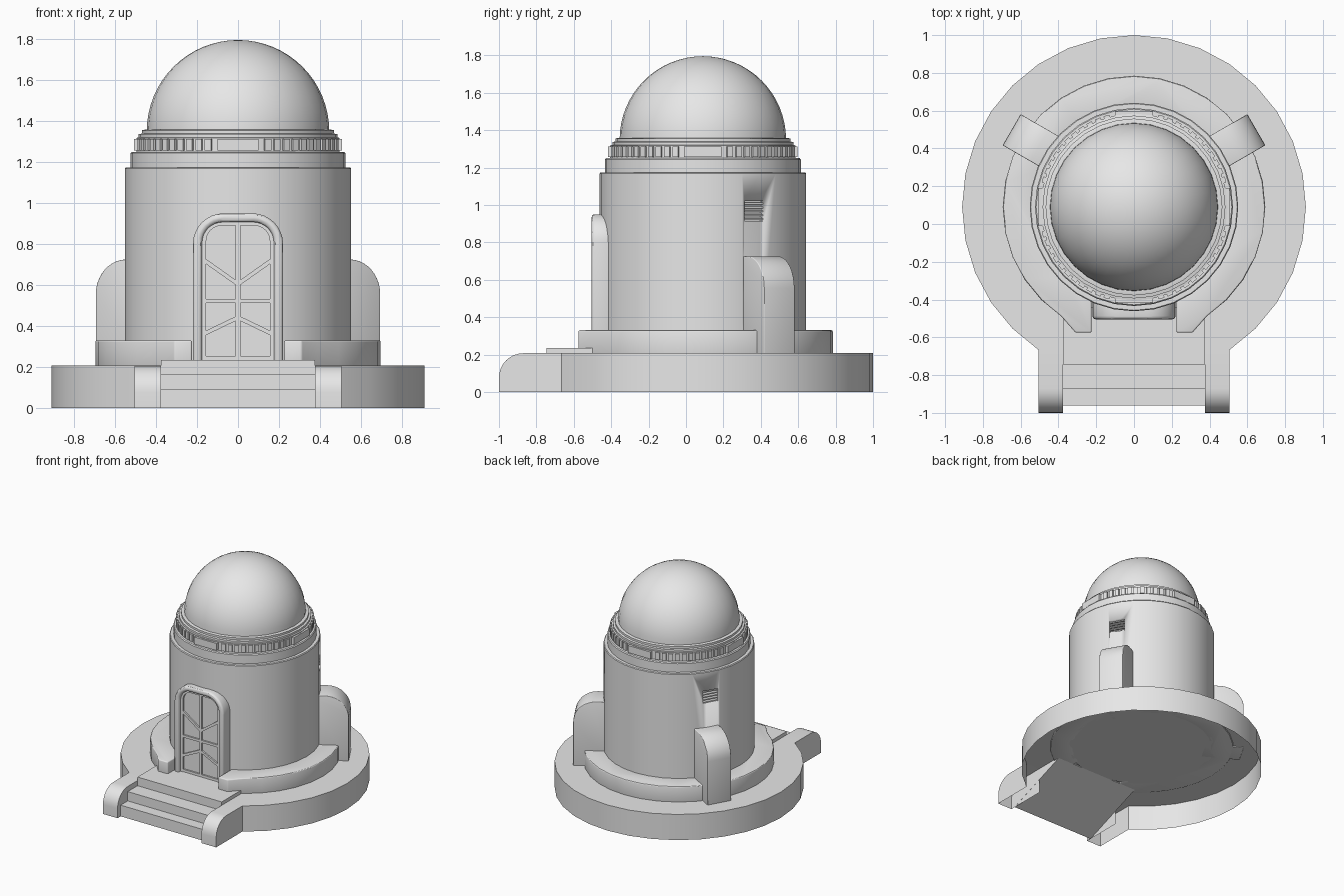
import bpy, bmesh, math
from mathutils import Vector

if "Cube" in bpy.data.objects:
    bpy.data.objects.remove(bpy.data.objects["Cube"])

CY = 0.09                       # y of the tower axis
STEP = math.radians(11.25)      # 32 sides
JOIN = CY - 0.91 * math.cos(3 * STEP)   # where the stairs meet the base

stone = bpy.data.materials.new("plain grey")
stone.diffuse_color = (0.8, 0.8, 0.8, 1)
stone.use_nodes = True
stone.node_tree.nodes["Principled BSDF"].inputs["Base Color"].default_value = stone.diffuse_color


def finish(name, bm, bevel=0, angle=30):
    bmesh.ops.remove_doubles(bm, verts=bm.verts, dist=1e-5)
    bmesh.ops.recalc_face_normals(bm, faces=bm.faces)
    me = bpy.data.meshes.new(name)
    bm.to_mesh(me)
    bm.free()
    me.materials.append(stone)
    ob = bpy.data.objects.new(name, me)
    bpy.context.collection.objects.link(ob)
    bpy.ops.object.select_all(action='DESELECT')
    ob.select_set(True)
    bpy.context.view_layer.objects.active = ob
    if bevel:
        m = ob.modifiers.new("bevel", 'BEVEL')
        m.width, m.segments = bevel, 3
        m.limit_method, m.angle_limit = 'ANGLE', math.radians(40)
        bpy.ops.object.modifier_apply(modifier=m.name)
    bpy.ops.object.shade_smooth_by_angle(angle=math.radians(angle))
    return ob


def add_prism(bm, pts, t0, t1, place):
    a = [bm.verts.new(place(u, v, t0)) for u, v in pts]
    b = [bm.verts.new(place(u, v, t1)) for u, v in pts]
    faces = [bm.faces.new(a), bm.faces.new(b[::-1])]
    n = len(pts)
    for i in range(n):
        j = (i + 1) % n
        faces.append(bm.faces.new((a[i], b[i], b[j], a[j])))
    return faces


def prism(name, pts, t0, t1, place, bevel=0, hollow=False):
    bm = bmesh.new()
    faces = add_prism(bm, pts, t0, t1, place)
    if hollow:   # open underneath and at the stair joint
        gone = [f for f in faces if all(v.co.z < 1e-3 for v in f.verts)
                or all(abs(v.co.y - JOIN) < 1e-4 for v in f.verts)]
        bmesh.ops.delete(bm, geom=gone, context='FACES')
    return finish(name, bm, bevel)


def lathe(name, prof, n=32):
    bm = bmesh.new()
    rings = []
    for r, z in prof:
        rings.append([bm.verts.new((r * math.sin(i * 2 * math.pi / n),
                                    CY - r * math.cos(i * 2 * math.pi / n), z)) for i in range(n)])
    for p, q in zip(rings, rings[1:]):
        for i in range(n):
            j = (i + 1) % n
            bm.faces.new((p[i], p[j], q[j], q[i]))
    return finish(name, bm)


def ring_point(r, k):           # k counts 32nds of a turn from the front
    return (r * math.sin(k * STEP), CY - r * math.cos(k * STEP))


def arch(w, z0, z1, r, n=8):    # door outline, open at the bottom
    pts = [(w, z0)]
    for c, s in ((w - r, 0), (r - w, math.pi / 2)):
        pts += [(c + r * math.cos(s + i * math.pi / 2 / n),
                 z1 - r + r * math.sin(s + i * math.pi / 2 / n)) for i in range(n + 1)]
    return pts + [(-w, z0)]


def plan(u, v, t): return Vector((u, v, t))
def side(u, v, t): return Vector((t, u, v))
def front(u, v, t): return Vector((u, t, v))


def radial(deg, y0):            # u outward, v up, t sideways
    c, s = math.cos(math.radians(deg)), math.sin(math.radians(deg))
    return lambda u, v, t: Vector((u * c - t * s, y0 + u * s + t * c, v))


# Round base, open underneath
prism("base", [ring_point(0.91, k) for k in range(3, 30)], 0, 0.207, plan, hollow=True)

# Stair cheeks with rounded fronts
cheek = [(JOIN, 0), (JOIN, 0.207), (-0.87, 0.207)]
cheek += [(-0.87 - 0.13 * math.sin(a * math.pi / 16), 0.077 + 0.13 * math.cos(a * math.pi / 16))
          for a in range(1, 9)] + [(-1.0, 0)]
for nm, x0, x1 in (("left", -0.505, -0.375), ("right", 0.375, 0.505)):
    prism("stair_cheek_" + nm, cheek, x0, x1, side, hollow=True)

# Steps and landing
prism("steps", [(-0.44, 0.2), (-0.44, 0.235), (-0.745, 0.235), (-0.745, 0.165), (-0.87, 0.165),
                (-0.87, 0.09), (-0.96, 0.09), (-0.96, 0)], -0.376, 0.376, side)

# Raised plinth with a gap at the door
tier = [(0.225, -0.575), (0.31, -0.575)] + [ring_point(0.695, k) for k in range(3, 30)]
tier += [(-0.31, -0.575), (-0.225, -0.575)]
tier += [(-0.225, -0.38)] + [ring_point(0.52, k) for k in range(29, 2, -1)] + [(0.225, -0.38)]
prism("plinth", tier, 0.2, 0.33, plan, bevel=0.008)

# Tower wall and stepped cornice
tower = lathe("tower", [(0, 0.2), (0.552, 0.2), (0.552, 1.168), (0.547, 1.174), (0.524, 1.174),
                        (0.524, 1.243), (0.518, 1.25), (0.495, 1.25), (0.495, 1.318),
                        (0.484, 1.32), (0.484, 1.336), (0.468, 1.339), (0.468, 1.355),
                        (0.455, 1.358), (0.43, 1.358), (0, 1.358)])

# Dome
lathe("dome", [(0.445 * math.cos(a * math.pi / 32), 1.35 + 0.445 * math.sin(a * math.pi / 32))
               for a in range(17)])

# Cornice blocks: small ones with a wide plate on each quarter
bm = bmesh.new()
block = [(0.48, 1.256), (0.506, 1.256), (0.506, 1.313), (0.48, 1.313)]
for q in range(4):
    for off in [0] + [k * 5.625 for k in range(3, 14)]:
        half = 0.10 if off == 0 else 0.016
        add_prism(bm, block, -half, half, radial(q * 90 + off, CY))
finish("cornice_blocks", bm)

# Side buttresses with rounded shoulders, and louvred vents above them
butt = [(0.45, 0.2), (0.748, 0.2)]
butt += [(0.578 + 0.17 * math.cos(a * math.pi / 20), 0.555 + 0.17 * math.sin(a * math.pi / 20))
         for a in range(11)] + [(0.45, 0.725)]
for nm, deg in (("right", 30), ("left", 150)):
    prism("buttress_" + nm, butt, -0.095, 0.095, radial(deg, 0.125), bevel=0.005)
    cutter = prism("vent_cutter", [(0.51, 0.915), (0.6, 0.915), (0.6, 1.02), (0.51, 1.02)],
                   -0.06, 0.06, radial(deg, CY))
    cutter.hide_render = True
    m = tower.modifiers.new("vent", 'BOOLEAN')
    m.operation, m.object, m.solver = 'DIFFERENCE', cutter, 'EXACT'
    bpy.context.view_layer.objects.active = tower
    bpy.ops.object.modifier_apply(modifier=m.name)
    bpy.data.objects.remove(cutter)
    bm = bmesh.new()
    for i in range(5):
        z = 0.919 + i * 0.021
        add_prism(bm, [(0.505, z + 0.012), (0.54, z), (0.54, z + 0.009), (0.505, z + 0.019)],
                  -0.06, 0.06, radial(deg, CY))
    finish("vent_slats_" + nm, bm)

# Door frame, door leaf and glazing bars
outer, inner = arch(0.22, 0.21, 0.95, 0.15), arch(0.175, 0.21, 0.907, 0.10)
prism("door_frame", outer + inner[::-1], -0.40, -0.505, front, bevel=0.018)
prism("door_panes", arch(0.18, 0.22, 0.91, 0.10), -0.42, -0.466, front)
rim = arch(0.177, 0.235, 0.908, 0.10)
prism("door_rim", rim + arch(0.155, 0.235, 0.89, 0.075)[::-1], -0.45, -0.482, front)

bm = bmesh.new()


def bar(x0, z0, x1, z1, h):
    d = Vector((z0 - z1, x1 - x0)).normalized() * h
    add_prism(bm, [(x0 + d.x, z0 + d.y), (x1 + d.x, z1 + d.y),
                   (x1 - d.x, z1 - d.y), (x0 - d.x, z0 - d.y)], -0.45, -0.478, front)


bar(0, 0.24, 0, 0.90, 0.011)
bar(-0.16, 0.522, 0.16, 0.522, 0.010)
bar(-0.16, 0.245, 0.16, 0.245, 0.010)
for s in (-1, 1):
    bar(0, 0.605, s * 0.16, 0.718, 0.010)
    bar(0, 0.442, s * 0.16, 0.365, 0.010)
finish("door_bars", bm)
